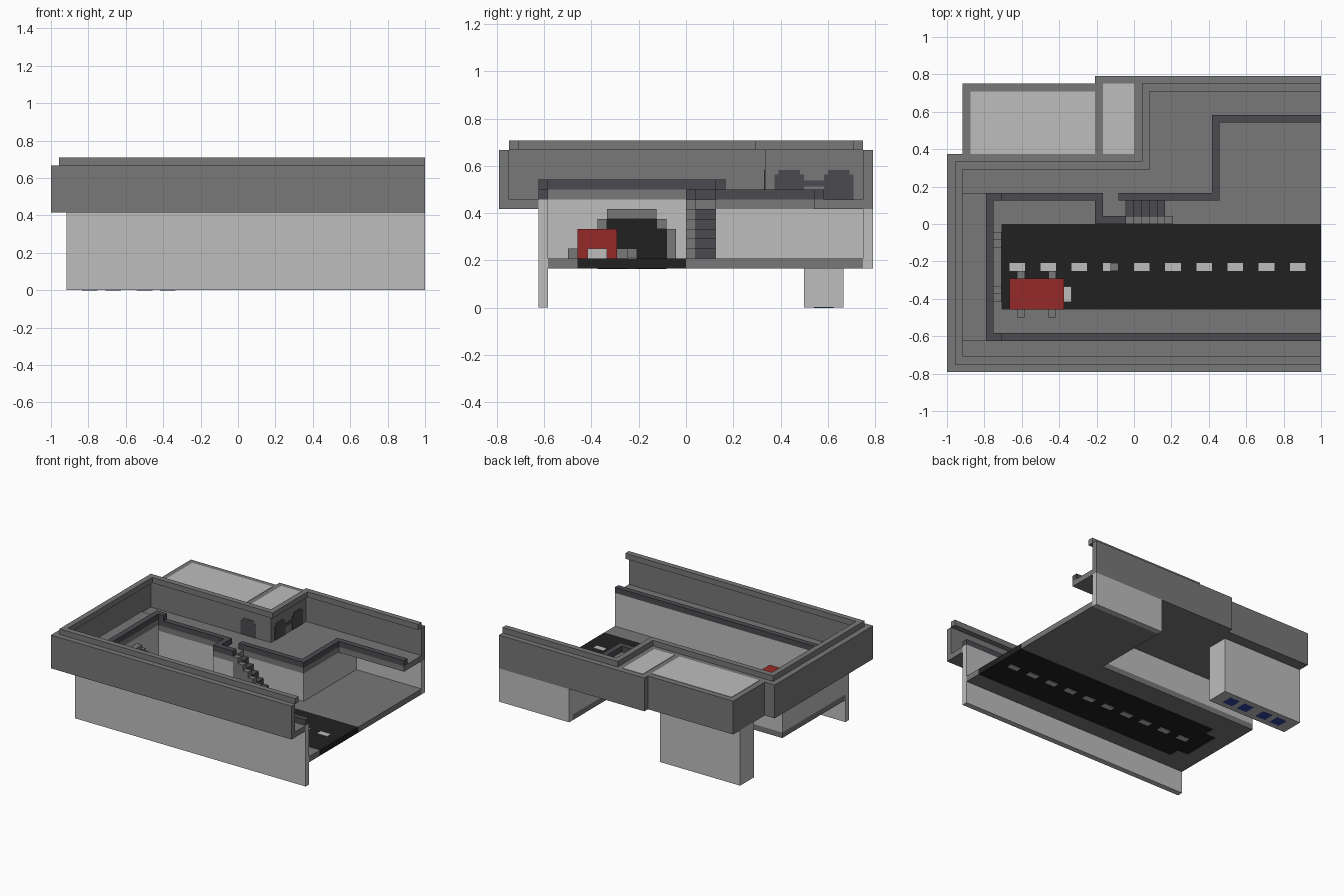
import bpy
import bmesh
from mathutils import Vector

if "Cube" in bpy.data.objects:
    bpy.data.objects.remove(bpy.data.objects["Cube"])

UNIT = 1 / 24                      # one grid block
ORIGIN = Vector((24, 19, 0))       # grid centre, in blocks
THIN = 0.08                        # plate thickness, in blocks


def material(name, red, green, blue):
    mat = bpy.data.materials.new(name)
    mat.use_nodes = True
    linear = [((c / 255 + 0.055) / 1.055) ** 2.4 for c in (red, green, blue)] + [1]
    mat.diffuse_color = linear
    mat.node_tree.nodes["Principled BSDF"].inputs["Base Color"].default_value = linear
    return mat


CONCRETE = material("concrete grey", 120, 120, 120)
PALE = material("pale grey", 190, 190, 190)
RAIL = material("dark rail grey", 75, 74, 79)
ASPHALT = material("asphalt black", 33, 33, 33)
PAINT = material("truck red", 150, 42, 40)
LAMP = material("lamp blue", 45, 70, 160)


def part(name, mat, *boxes):
    """One object made of boxes, each given as x, y and z ranges in blocks."""
    bm = bmesh.new()
    for ranges in boxes:
        low = Vector([r[0] for r in ranges])
        high = Vector([r[1] for r in ranges])
        made = bmesh.ops.create_cube(bm, size=1)
        for v in made["verts"]:
            v.co = [l + (c + 0.5) * (h - l) for l, c, h in zip(low, v.co, high)]
            v.co = (v.co - ORIGIN) * UNIT
    mesh = bpy.data.meshes.new(name)
    bm.to_mesh(mesh)
    bm.free()
    mesh.materials.append(mat)
    obj = bpy.data.objects.new(name, mesh)
    bpy.context.collection.objects.link(obj)
    return obj


# Upper storey: perimeter wall and the cap stepping inwards on top of it
wall = (10, 16)
part("perimeter_wall", CONCRETE,
     ((0, 48), (0, 1), wall), ((0, 1), (0, 28), wall),
     ((0, 25), (27, 28), wall), ((24, 25), (27, 38), wall),
     ((24, 48), (37, 38), wall))
cap = (16, 17)
part("wall_cap", CONCRETE,
     ((1, 48), (1, 2), cap), ((1, 2), (1, 27), cap),
     ((1, 26), (26, 27), cap), ((25, 26), (26, 37), cap),
     ((25, 48), (36, 37), cap))

# Upper walkway around the sunken street
deck = (10, 11)
part("walkway_floor", CONCRETE,
     ((0, 48), (0, 4), deck), ((0, 2), (4, 23), deck),
     ((0, 35), (22, 28), deck), ((24, 35), (28, 38), deck),
     ((35, 48), (32, 38), deck), ((19, 23), (19, 23), deck))
part("tunnel_roof", CONCRETE, ((2, 6), (4, 23), (11, 12)))

# Back building with roof panels and a leg below
part("building", CONCRETE, ((2, 19), (28, 37), wall), ((19, 25), (27, 38), wall))
roof = (16, 16 + THIN)
part("roof_panels", PALE, ((3, 19), (28, 36), roof), ((20, 24), (28, 37), roof))
part("building_leg", PALE, ((2, 18), (31, 35), (0, 10)))
part("leg_lamps", LAMP, *[((x, x + 2), (32, 34), (-THIN / 8, THIN)) for x in (4, 7, 11, 14)])

# Windows on the building, each a plate with a narrower top row
side = (25, 25 + THIN)
front = (27 - THIN, 27)
windows = [((19, 22), front, (11, 13.5)), ((19.4, 21.6), front, (13.5, 14))]
for y in (28, 33):
    windows.append((side, (y, y + 3), (11, 13.5)))
    windows.append((side, (y + 0.4, y + 2.6), (13.5, 14)))
windows.append((side, (31, 33), (12.3, 12.9)))
part("windows", RAIL, *windows)

# Dark rails at the edge of the street opening
low, high = (11, 12), (12, 13)
part("rails", RAIL,
     ((6, 48), (4, 5), low), ((6, 20), (22, 23), low),
     ((19, 20), (19, 23), low), ((19, 23), (19, 20), low),
     ((22, 35), (22, 23), low), ((34, 35), (22, 33), low),
     ((34, 48), (32, 33), low))
part("tunnel_rail", RAIL, ((5, 6), (4, 23), high),
     ((5, 7), (4, 5), high), ((5, 7), (22, 23), high))

# Pale walls of the sunken street
lower = (5, 10)
part("front_wall", PALE, ((2, 48), (4, 5), (0, 11)))
part("tunnel_wall", PALE, ((2, 6), (5, 23), (5, 11)))
part("street_back_walls", PALE,
     ((6, 35), (22, 23), lower), ((34, 35), (22, 37), lower),
     ((34, 48), (37, 38), (4, 10)))
part("landing_support", PALE, ((19, 23), (19, 22), lower))

# Street slab, road and painted dashes on both sides
slab = (4, 5)
part("pavement", CONCRETE,
     ((2, 48), (5, 8), slab), ((2, 48), (19, 23), slab),
     ((2, 7), (8, 19), slab), ((34, 48), (23, 37), slab))
part("road", ASPHALT, ((7, 48), (8, 19), slab),
     ((5, 7), (10, 17), (4 - THIN, 4 + THIN)))
dashes = []
for n in range(10):
    x = 8 + 4 * n
    for z in (4, 5):
        dashes.append(((x, x + 2), (13, 14), (z - THIN, z + THIN)))
part("road_dashes", PALE, *dashes)
part("road_block", CONCRETE, ((21, 22), (13, 14), (5, 6)))

# Tunnel mouth: black opening framed by a stepped arch
mouth = (6, 6 + THIN)
part("tunnel_opening", ASPHALT, (mouth, (10, 17), (5, 8)), (mouth, (11, 16), (8, 9)))
frame = (6, 7)
arch = [(frame, (11, 16), (9, 10))]
for y in (9, 17):
    arch.append((frame, (y, y + 1), (5, 8)))
for y in (10, 16):
    arch.append((frame, (y, y + 1), (8, 9)))
part("tunnel_arch", CONCRETE, *arch)

# Stairs from the landing to the street, with a stepped side
part("stairs", RAIL, *[((23 + n, 24 + n), (20, 22), (5, 10 - n)) for n in range(5)])
part("stair_side", CONCRETE, *[((23 + n, 24 + n), (19, 20), (5, 11 - n)) for n in range(6)])

# Truck
part("truck_body", PAINT, ((8, 15), (8, 12), (5, 8)))
part("truck_bumper", PALE, ((15, 16), (9, 11), (5, 6)))
part("truck_wheels", CONCRETE,
     *[((x, x + 1), (y, y + 1), (5, 6)) for x in (9, 13) for y in (7, 12)])
